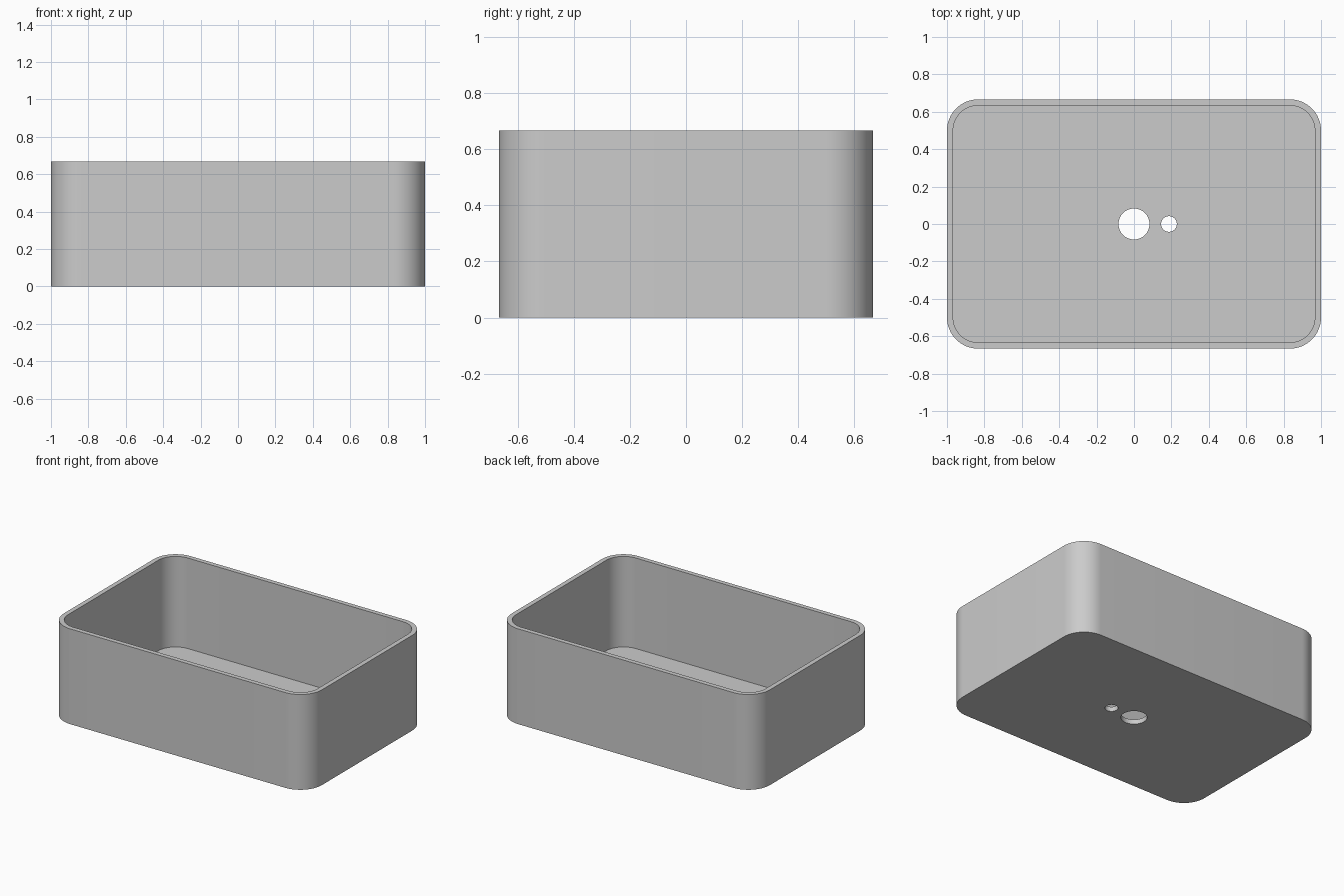
import bpy
import bmesh
from math import cos, sin, pi, radians

if "Cube" in bpy.data.objects:
    bpy.data.objects.remove(bpy.data.objects["Cube"], do_unlink=True)

LENGTH, WIDTH, HEIGHT = 2.0, 1.333, 0.667
WALL, CORNER = 0.033, 0.167

grey = bpy.data.materials.new("light_grey")
grey.use_nodes = True
grey.diffuse_color = (0.6, 0.6, 0.6, 1)
grey.node_tree.nodes["Principled BSDF"].inputs["Base Color"].default_value = (0.6, 0.6, 0.6, 1)


def rounded_outline(length, width, radius, steps=16):
    """Counter-clockwise rectangle outline with rounded corners."""
    points = []
    for quarter, (sx, sy) in enumerate([(1, 1), (-1, 1), (-1, -1), (1, -1)]):
        cx, cy = sx * (length / 2 - radius), sy * (width / 2 - radius)
        for i in range(steps + 1):
            a = (quarter + i / steps) * pi / 2
            points.append((cx + radius * cos(a), cy + radius * sin(a)))
    return points


def circle_outline(x, radius, steps=48):
    return [(x + radius * cos(2 * pi * i / steps), radius * sin(2 * pi * i / steps))
            for i in range(steps)]


def prism(name, outline, bottom, top):
    """Closed solid extruded upwards from an outline."""
    bm = bmesh.new()
    base = bm.faces.new([bm.verts.new((x, y, bottom)) for x, y in outline])
    grown = bmesh.ops.extrude_face_region(bm, geom=[base])["geom"]
    for v in grown:
        if isinstance(v, bmesh.types.BMVert):
            v.co.z = top
    bmesh.ops.recalc_face_normals(bm, faces=bm.faces)
    mesh = bpy.data.meshes.new(name)
    bm.to_mesh(mesh)
    bm.free()
    mesh.materials.append(grey)
    obj = bpy.data.objects.new(name, mesh)
    bpy.context.collection.objects.link(obj)
    return obj


# Outer body of the open box
box = prism("open_box", rounded_outline(LENGTH, WIDTH, CORNER), 0, HEIGHT)

# Interior cavity and the two drain holes in the floor
cutters = [
    prism("cavity_cutter", rounded_outline(LENGTH - 2 * WALL, WIDTH - 2 * WALL, CORNER - WALL),
          WALL, HEIGHT + 0.1),
    prism("large_hole_cutter", circle_outline(0, 0.083), -0.1, 0.2),
    prism("small_hole_cutter", circle_outline(0.187, 0.042), -0.1, 0.2),
]

bpy.ops.object.select_all(action='DESELECT')
box.select_set(True)
bpy.context.view_layer.objects.active = box
for cutter in cutters:
    cutter.hide_render = True
    mod = box.modifiers.new(cutter.name, 'BOOLEAN')
    mod.operation = 'DIFFERENCE'
    mod.solver = 'EXACT'
    mod.object = cutter
    bpy.ops.object.modifier_apply(modifier=mod.name)
    bpy.data.objects.remove(cutter, do_unlink=True)

# Smooth corners and holes, crisp rims
bpy.ops.object.shade_smooth_by_angle(angle=radians(30))
